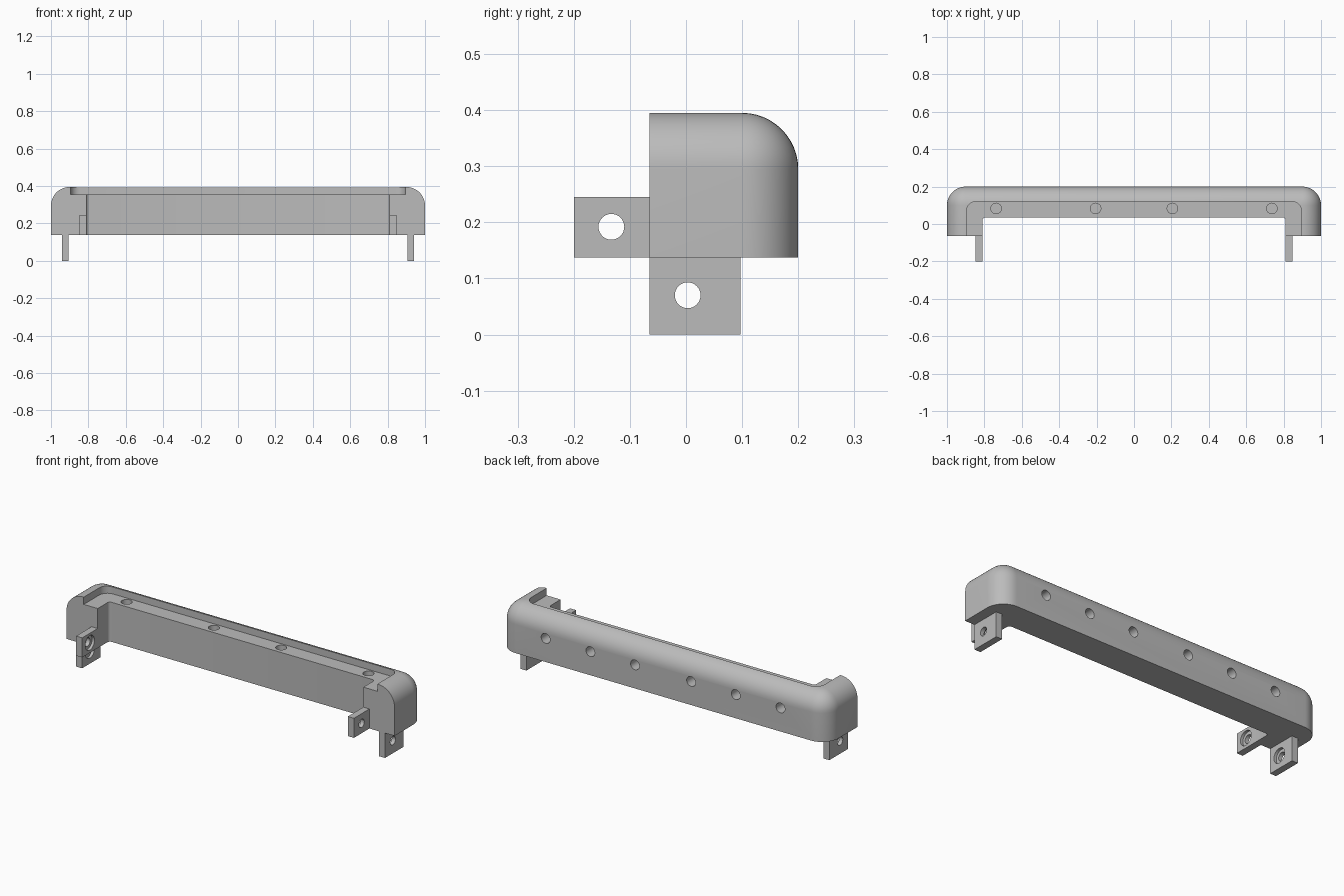
import bpy, bmesh, math
from mathutils import Vector, Matrix

scene = bpy.context.scene
if "Cube" in bpy.data.objects:
    bpy.data.objects.remove(bpy.data.objects["Cube"], do_unlink=True)

mat = bpy.data.materials.new("plain_grey")
mat.use_nodes = True
GREY = (0.5, 0.5, 0.5, 1)
mat.diffuse_color = GREY
mat.node_tree.nodes["Principled BSDF"].inputs["Base Color"].default_value = GREY


def finish(name, bm):
    mesh = bpy.data.meshes.new(name)
    bmesh.ops.recalc_face_normals(bm, faces=bm.faces)
    bm.to_mesh(mesh)
    bm.free()
    mesh.materials.append(mat)
    ob = bpy.data.objects.new(name, mesh)
    scene.collection.objects.link(ob)
    return ob


def box(name, lo, hi, radius=0, pick=None, segments=12):
    """Box between two corners, rounding the edges whose midpoint passes pick."""
    lo, hi = Vector(lo), Vector(hi)
    bm = bmesh.new()
    bmesh.ops.create_cube(bm, size=1)
    for v in bm.verts:
        v.co = Vector((v.co[i] + 0.5) * (hi[i] - lo[i]) + lo[i] for i in range(3))
    if radius:
        mid, half = (lo + hi) / 2, (hi - lo) / 2
        edges = []
        for e in bm.edges:
            d = (e.verts[0].co + e.verts[1].co) / 2 - mid
            if pick(*(round(d[i] / half[i]) for i in range(3))):
                edges.append(e)
        bmesh.ops.bevel(bm, geom=edges, offset=radius, segments=segments,
                        profile=0.5, affect='EDGES', clamp_overlap=False)
    return finish(name, bm)


def drill(center, axis, radius, depth):
    """Cylindrical cutter centred on a point."""
    bm = bmesh.new()
    turn = Vector((0, 0, 1)).rotation_difference(Vector(axis)).to_matrix().to_4x4()
    bmesh.ops.create_cone(bm, cap_ends=True, segments=32, radius1=radius,
                          radius2=radius, depth=depth,
                          matrix=Matrix.Translation(center) @ turn)
    return finish("drill_cutter", bm)


def cut(target, cutters):
    """Subtract the cutters, bake the result and drop the cutters."""
    for c in cutters:
        c.hide_render = True
        m = target.modifiers.new("cut", 'BOOLEAN')
        m.operation, m.solver, m.object = 'DIFFERENCE', 'EXACT', c
    bpy.context.view_layer.update()
    graph = bpy.context.evaluated_depsgraph_get()
    mesh = bpy.data.meshes.new_from_object(target.evaluated_get(graph))
    target.modifiers.clear()
    target.data = mesh
    for c in cutters:
        bpy.data.objects.remove(c, do_unlink=True)


def smooth(ob):
    bpy.ops.object.select_all(action='DESELECT')
    ob.select_set(True)
    bpy.context.view_layer.objects.active = ob
    bpy.ops.object.shade_smooth_by_angle(angle=math.radians(30))


# Rounded U-shaped bar: solid block with soft back corners and top rim
FRONT, BACK, BOTTOM, TOP, SHELF = -0.065, 0.2, 0.137, 0.395, 0.355
body = box("bar_body", (-1, FRONT, BOTTOM), (1, BACK, TOP), 0.1,
           lambda x, y, z: (z == 0 and y == 1) or (z == 1 and y != -1))


def back_corners(x, y, z):
    return z == 0 and y == 1


cutters = [
    box("opening_cutter", (-0.81, -0.5, 0), (0.81, 0.035, 0.6), 0.015, back_corners, 4),
    box("recess_cutter", (-0.895, -0.5, SHELF), (0.895, 0.12, 0.6), 0.05, back_corners, 8),
]
# Blind screw holes in the shelf and along the back
for side in (-1, 1):
    for x in (0.205, 0.737):
        cutters.append(drill((side * x, 0.083, SHELF), (0, 0, 1), 0.028, 0.12))
    for x in (0.171, 0.443, 0.716):
        cutters.append(drill((side * x, BACK, 0.267), (0, 1, 0), 0.027, 0.12))
cut(body, cutters)
smooth(body)

# Mounting tabs, each with a through hole counterbored on its inner face
TABS = {
    "bottom_tab": (0.905, (FRONT, 0.097), (0, BOTTOM + 0.005), (0.003, 0.07)),
    "front_tab": (0.81, (-0.2, FRONT + 0.005), (BOTTOM, 0.245), (-0.133, 0.192)),
}
THICK = 0.037
for name, (x, ys, zs, hole) in TABS.items():
    for side, label in ((1, "left_"), (-1, "right_")):
        a, b = sorted((side * x, side * (x + THICK)))
        tab = box(label + name, (a, ys[0], zs[0]), (b, ys[1], zs[1]))
        cut(tab, [drill((side * (x + THICK / 2), *hole), (1, 0, 0), 0.023, 0.2),
                  drill((side * x, *hole), (1, 0, 0), 0.04, 0.03)])
        smooth(tab)
